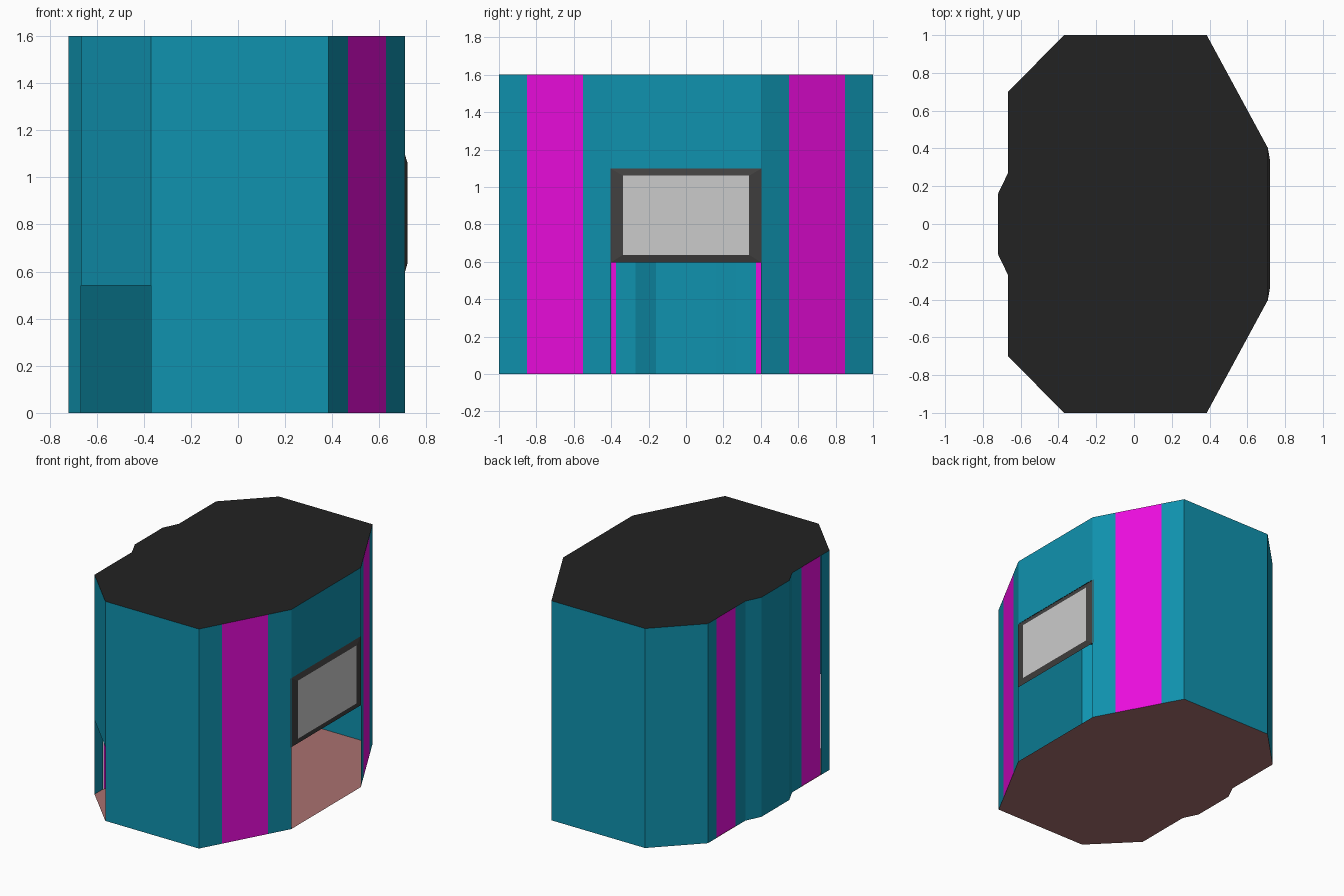
import bpy, bmesh

if "Cube" in bpy.data.objects:
    bpy.data.objects.remove(bpy.data.objects["Cube"])

H = 1.6            # wall height
DOOR_L = 0.54      # height of the opening in the front-left corner
FRAME = (0.595, 1.1)
XL = -0.667        # left wall


def material(name, rgb):
    m = bpy.data.materials.new(name)
    m.diffuse_color = (*rgb, 1)
    m.use_nodes = True
    m.node_tree.nodes["Principled BSDF"].inputs["Base Color"].default_value = m.diffuse_color
    return m


TEAL = material("teal", (0.005, 0.29, 0.43))
MAGENTA = material("magenta", (0.84, 0.004, 0.73))
BLACK = material("black", (0.016, 0.016, 0.016))
CHARCOAL = material("charcoal", (0.054, 0.052, 0.051))
FLOOR = material("floor", (0.40, 0.165, 0.16))
GREY = material("grey", (0.8, 0.8, 0.8))


def finish(name, bm, *mats):
    me = bpy.data.meshes.new(name)
    bm.to_mesh(me)
    bm.free()
    for m in mats:
        me.materials.append(m)
    ob = bpy.data.objects.new(name, me)
    bpy.context.collection.objects.link(ob)
    return ob


def wall(name, pts, mat, z0=0.0, z1=H):
    """Thin sheet standing on a counter-clockwise plan path."""
    bm = bmesh.new()
    cols = [(bm.verts.new((x, y, z0)), bm.verts.new((x, y, z1))) for x, y in pts]
    for (a, b), (c, d) in zip(cols, cols[1:]):
        bm.faces.new((a, c, d, b))
    return finish(name, bm, mat)


def slab(name, pts, z, mat, up):
    bm = bmesh.new()
    f = bm.faces.new([bm.verts.new((x, y, z)) for x, y in pts])
    if not up:
        f.normal_flip()
    return finish(name, bm, mat)


def flip(pts):
    """Mirror a plan path front to back, keeping its direction."""
    return [(x, -y) for x, y in reversed(pts)]


# Floor plan
half = [(0.71, 0.4), (0.385, 1), (-0.37, 1), (XL, 0.7), (XL, 0.27), (-0.72, 0.16)]
outline = half + flip(half)
slab("floor", outline, 0, FLOOR, False)
slab("roof", outline, H, BLACK, True)

# Mirrored wall pieces and magenta panels
jamb = [(0.71, 0.4), (0.629, 0.55)]
side_panel = [(0.629, 0.55), (0.466, 0.85)]
left_panel = [(XL + 0.005, 0.605), (XL + 0.005, 0.375)]
for side, f in (("back", list), ("front", flip)):
    wall(side + "_jamb", f(jamb), TEAL)
    wall(side + "_right_panel", f(side_panel), MAGENTA)
    wall(side + "_left_panel", f(left_panel), MAGENTA)

# Teal walls
wall("back_wall", [(0.466, 0.85), (0.385, 1), (-0.37, 1), (XL, 0.7), (XL, 0.6)], TEAL)
wall("left_bay", [(XL, 0.38), (XL, 0.27), (-0.72, 0.16),
                  (-0.72, -0.16), (XL, -0.27), (XL, -0.38)], TEAL)
wall("left_corner_strip", [(XL, -0.6), (XL, -0.7)], TEAL)
wall("corner_over_opening", [(XL, -0.7), (-0.37, -1)], TEAL, DOOR_L)
wall("front_wall", [(-0.37, -1), (0.385, -1), (0.466, -0.85)], TEAL)
wall("wall_over_screen", [(0.71, -0.4), (0.71, 0.4)], TEAL, FRAME[1])

# Screen with sloping frame on the right side
bm = bmesh.new()


def ring(x, y, z0, z1):
    return [bm.verts.new((x, a, b)) for a, b in ((-y, z0), (y, z0), (y, z1), (-y, z1))]


outer = ring(0.708, 0.405, *FRAME)
inner = ring(0.72, 0.338, 0.637, 1.06)
bm.faces.new(inner).material_index = 1
bm.faces.new(outer[::-1])
for i in range(4):
    j = (i + 1) % 4
    bm.faces.new((outer[i], outer[j], inner[j], inner[i]))
finish("screen", bm, CHARCOAL, GREY)
